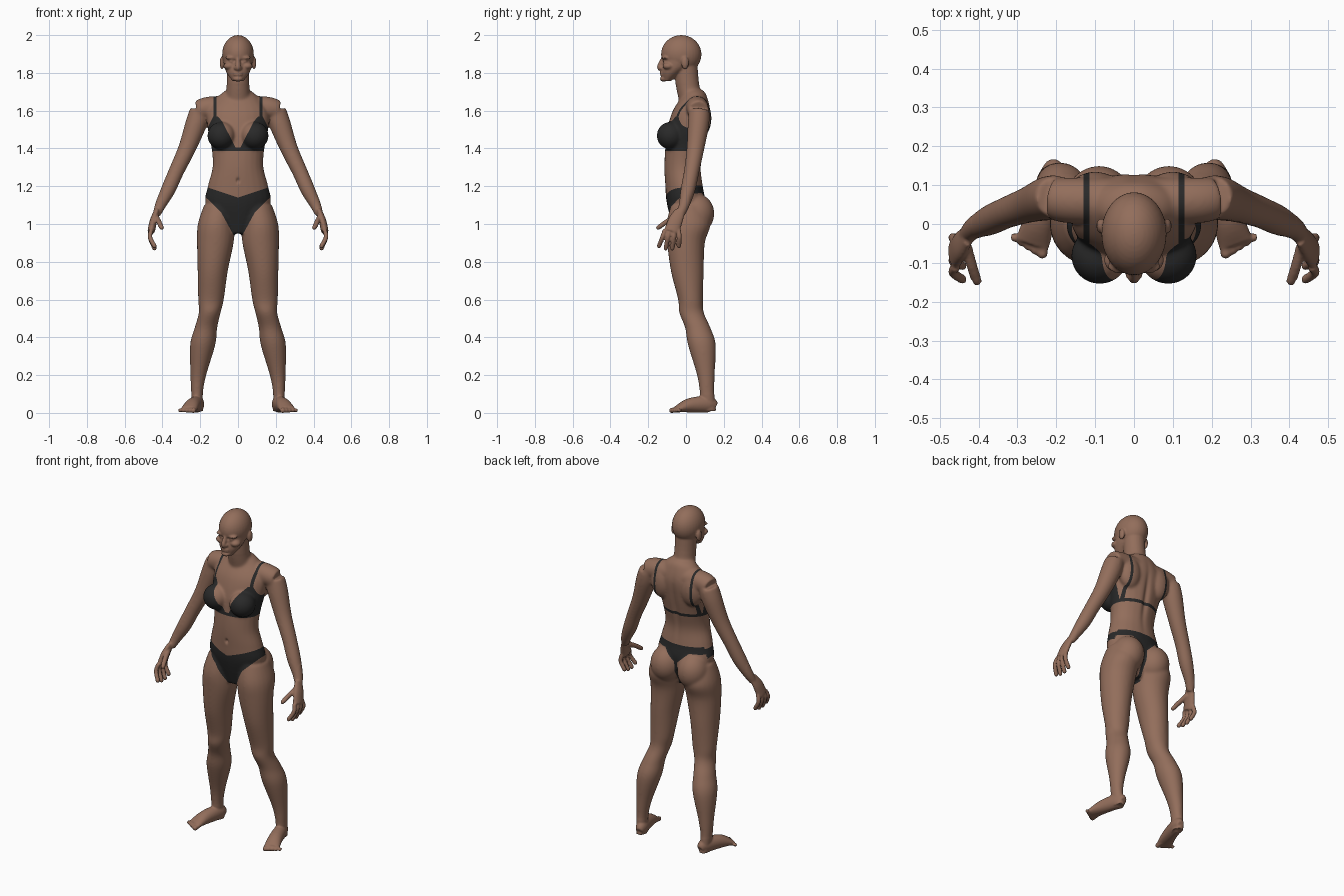
import bpy, bmesh, math
from mathutils import Vector, Matrix

old = bpy.data.objects.get("Cube")
if old:
    bpy.data.objects.remove(old)


def material(name, colour):
    m = bpy.data.materials.new(name)
    m.use_nodes = True
    m.diffuse_color = colour
    m.node_tree.nodes["Principled BSDF"].inputs["Base Color"].default_value = colour
    return m


skin = material("skin", (0.29, 0.155, 0.105, 1))
fabric = material("dark fabric", (0.022, 0.022, 0.022, 1))

bm = bmesh.new()
ACROSS, BACK, UP = Vector((1, 0, 0)), Vector((0, 1, 0)), Vector((0, 0, 1))


def spline(rows, steps=5):
    """Smooth rows of numbers through every given row."""
    out = []
    for i in range(len(rows) - 1):
        before, start, end, after = [rows[max(0, min(len(rows) - 1, i + k))] for k in range(-1, 3)]
        for step in range(steps):
            t = step / steps
            out.append([b + (c - a) * t / 2 + (a - 2.5 * b + 2 * c - d / 2) * t * t
                        + (1.5 * (b - c) + (d - a) / 2) * t ** 3
                        for a, b, c, d in zip(before, start, end, after)])
    return out + [list(rows[-1])]


def loft(rows, side=1, ref=BACK, upright=False, sides=24):
    """Closed tube through rows of x, y, z, radius across ref, radius along ref."""
    rows = spline(rows)
    path = [Vector((row[0] * side, row[1], row[2])) for row in rows]
    rings = []
    for i, (point, row) in enumerate(zip(path, rows)):
        ahead = path[min(i + 1, len(path) - 1)] - path[max(i - 1, 0)]
        tangent = UP if upright else ahead.normalized()
        along = (ref - tangent * ref.dot(tangent)).normalized()
        across = along.cross(tangent)
        angles = [math.tau * k / sides for k in range(sides)]
        rings.append([bm.verts.new(point + across * row[3] * math.cos(a) + along * row[4] * math.sin(a))
                      for a in angles])
    for lower, upper in zip(rings, rings[1:]):
        for k in range(sides):
            n = (k + 1) % sides
            bm.faces.new((lower[k], lower[n], upper[n], upper[k]))
    bm.faces.new(rings[0][::-1])
    bm.faces.new(rings[-1])


def column(rows, side=1):
    """Upright loft from rows of z, x centre, half width, front y, back y."""
    loft([(x, (front + back) / 2, z, width, (back - front) / 2) for z, x, width, front, back in rows],
         side, upright=True)


def tube(rows, side=1, stretch=1, ref=BACK):
    """Round or flattened limb from rows of x, y, z, radius."""
    loft([(x, y, z, radius, radius * stretch) for x, y, z, radius in rows], side, ref)


def ball(centre, radii, side=1):
    x, y, z = centre
    bmesh.ops.create_uvsphere(bm, u_segments=32, v_segments=20, radius=1,
                              matrix=Matrix.Translation((x * side, y, z)) @ Matrix.Diagonal((*radii, 1)))


def digit(points, radius, side):
    """Finger or toe with a rounded tip."""
    tube([(*point, radius) for point in points], side, ref=ACROSS)
    ball(points[-1], (radius, radius, radius), side)


# Torso, neck and jaw
column([(.95, 0, .07, -.06, .05), (1.1, 0, .17, -.1, .1), (1.2, 0, .16, -.11, .09),
        (1.3, 0, .135, -.115, .08), (1.4, 0, .14, -.11, .1), (1.5, 0, .16, -.1, .12),
        (1.6, 0, .16, -.07, .13), (1.68, 0, .1, -.02, .11), (1.71, 0, .06, -.02, .09)])
column([(1.62, 0, .07, -.03, .1), (1.74, 0, .06, -.055, .07), (1.86, 0, .06, -.06, .06)])
column([(1.757, 0, .03, -.12, -.08), (1.8, 0, .06, -.13, -.02), (1.84, 0, .074, -.126, .03),
        (1.9, 0, .08, -.122, .06)])

# Skull, nose, lips and chin
ball((0, -.025, 1.898), (.084, .107, .102))
tube([(0, -.12, 1.88, .01), (0, -.14, 1.833, .014), (0, -.13, 1.82, .013)])
for z in (1.8, 1.79):
    ball((0, -.128, z), (.023, .01, .006))
ball((0, -.118, 1.768), (.026, .02, .014))

for side in (1, -1):
    # Brow, eye, cheek, nostril and ear
    ball((.034, -.108, 1.88), (.034, .02, .01), side)
    ball((.033, -.107, 1.86), (.016, .015, .01), side)
    ball((.047, -.093, 1.836), (.03, .03, .02), side)
    ball((.012, -.132, 1.825), (.01, .01, .01), side)
    ball((.084, -.005, 1.853), (.013, .02, .034), side)

    # Shoulder, shoulder blade, breast and buttock
    tube([(0, .06, 1.62, .06), (.15, .06, 1.615, .06), (.21, .066, 1.6, .055)], side, ref=UP)
    ball((.1, .08, 1.56), (.07, .055, .1), side)
    ball((.088, -.082, 1.468), (.074, .073, .073), side)
    ball((.09, .055, 1.055), (.09, .095, .105), side)

    # Arm
    tube([(.2, .07, 1.6, .055), (.222, .066, 1.53, .057), (.27, .05, 1.4, .047), (.326, .03, 1.28, .041),
          (.37, .01, 1.18, .039), (.41, -.01, 1.1, .029), (.43, -.03, 1.05, .022)], side)

    # Palm, four spread fingers and thumb
    tube([(.43, -.03, 1.07, .014), (.447, -.055, 1.02, .019), (.46, -.076, .96, .02)], side, stretch=2)
    for k in range(4):
        spread = k - 1.5
        digit([(.458, .024 * spread - .075, .97), (.466, .03 * spread - .08, .93),
               (.442, .035 * spread - .09, .87 + .006 * spread ** 2)], .012, side)
    digit([(.43, -.055, 1.035), (.417, -.105, 1.01), (.404, -.147, .98)], .0145, side)

    # Leg
    column([(1.1, .1, .08, -.08, .1), (1, .115, .098, -.104, .13), (.9, .12, .097, -.1, .1),
            (.75, .134, .08, -.08, .094), (.6, .143, .068, -.042, .09), (.53, .15, .058, -.036, .095),
            (.45, .17, .06, -.005, .13), (.36, .187, .067, .01, .158), (.2, .21, .042, .058, .152),
            (.1, .217, .031, .073, .15), (.01, .212, .028, .08, .16)], side)

    # Foot and toes
    loft([(.206, .155, .03, .02, .024), (.212, .12, .045, .034, .043), (.24, .02, .04, .04, .038),
          (.262, -.05, .019, .045, .017)], side, ref=UP)
    for k in range(5):
        x = .236 + .018 * k
        digit([(x, -.03, .02), (x, .01 * k - .076, .013)], .014 - .001 * k, side)

# Fuse every part into one skin
mesh = bpy.data.meshes.new("parts")
bm.to_mesh(mesh)
bm.free()
body = bpy.data.objects.new("body", mesh)
bpy.context.collection.objects.link(body)
fuse = body.modifiers.new("fuse", "REMESH")
fuse.mode = "VOXEL"
fuse.voxel_size = 0.005
graph = bpy.context.evaluated_depsgraph_get()
fused = bpy.data.meshes.new_from_object(body.evaluated_get(graph))
body.modifiers.clear()
body.data = fused
bpy.data.meshes.remove(mesh)
fused.name = "body"
fused.materials.clear()
fused.materials.append(skin)
fused.materials.append(fabric)

# Soften the joins, lightly on head, hands and feet
bm = bmesh.new()
bm.from_mesh(fused)
broad = [v for v in bm.verts if .1 < v.co.z < 1.74 and abs(v.co.x) < .42]
for verts, passes in ((broad, 14), (bm.verts[:], 2)):
    for _ in range(passes):
        bmesh.ops.smooth_vert(bm, verts=verts, factor=0.5, use_axis_x=True, use_axis_y=True, use_axis_z=True)

# Navel, spine groove and inner eye corners pressed into the surface
dents = [((0, -.11, 1.23), (.008, .04, .012), .012), ((0, .12, 1.42), (.016, .06, .16), -.012),
         ((.017, -.12, 1.864), (.008, .03, .008), .006)]
for centre, size, depth in dents:
    for v in bm.verts:
        place = (abs(v.co.x), v.co.y, v.co.z)
        distance = sum(((a - b) / c) ** 2 for a, b, c in zip(place, centre, size))
        v.co.y += depth * math.exp(-distance)


def panel(outline, front):
    """Cut a convex outline in x and z into the front or back and colour it, on both sides."""
    for side in (1, -1):
        corners = [Vector((side * x, 0, z)) for x, z in outline]
        middle = sum(corners, Vector()) / len(corners)
        planes = []
        for a, b in zip(corners, corners[1:] + corners[:1]):
            normal = (b - a).cross(BACK).normalized()
            planes.append((a, normal if normal.dot(middle - a) > 0 else -normal))
        xs, zs = [p.x for p in corners], [p.z for p in corners]

        def nearby():
            centres = ((f, f.calc_center_median()) for f in bm.faces)
            return [f for f, c in centres if (c.y < .03) == front
                    and min(zs) - .01 < c.z < max(zs) + .01 and min(xs) - .01 < c.x < max(xs) + .01]

        for point, normal in planes:
            if abs(point.x) < 1e-6 and abs(normal.z) < 1e-6:
                continue
            faces = nearby()
            edges = {e for f in faces for e in f.edges}
            verts = {v for f in faces for v in f.verts}
            bmesh.ops.bisect_plane(bm, geom=[*faces, *edges, *verts], dist=1e-5,
                                   plane_co=point, plane_no=normal)
        for f in nearby():
            centre = f.calc_center_median()
            if all((centre - point).dot(normal) > -1e-5 for point, normal in planes):
                f.material_index = 1


def box(left, right, bottom, top):
    return [(left, bottom), (right, bottom), (right, top), (left, top)]


# Top: cups, then band and straps all round
panel([(.01, 1.4), (.17, 1.4), (.17, 1.49), (.13, 1.57), (.108, 1.57), (.085, 1.545)], front=True)
for front in (True, False):
    panel(box(0, .2, 1.387, 1.405), front)
    panel(box(.115, .13, 1.4, 1.73), front)

# Briefs: front, then waistband, triangle and string behind
panel([(0, 1.14), (.19, 1.203), (.19, 1.16), (.09, 1.063), (0, 1.02)], front=True)
panel([(0, 1.07), (.09, 1.063), (.012, .92), (0, .92)], front=True)
panel([(0, 1.168), (.19, 1.16), (.19, 1.203), (0, 1.203)], front=False)
panel([(0, 1.18), (.085, 1.17), (.012, 1.1), (0, 1.1)], front=False)
panel(box(0, .01, .9, 1.12), front=False)

# Smooth shading
for f in bm.faces:
    f.smooth = True
bm.to_mesh(fused)
bm.free()
